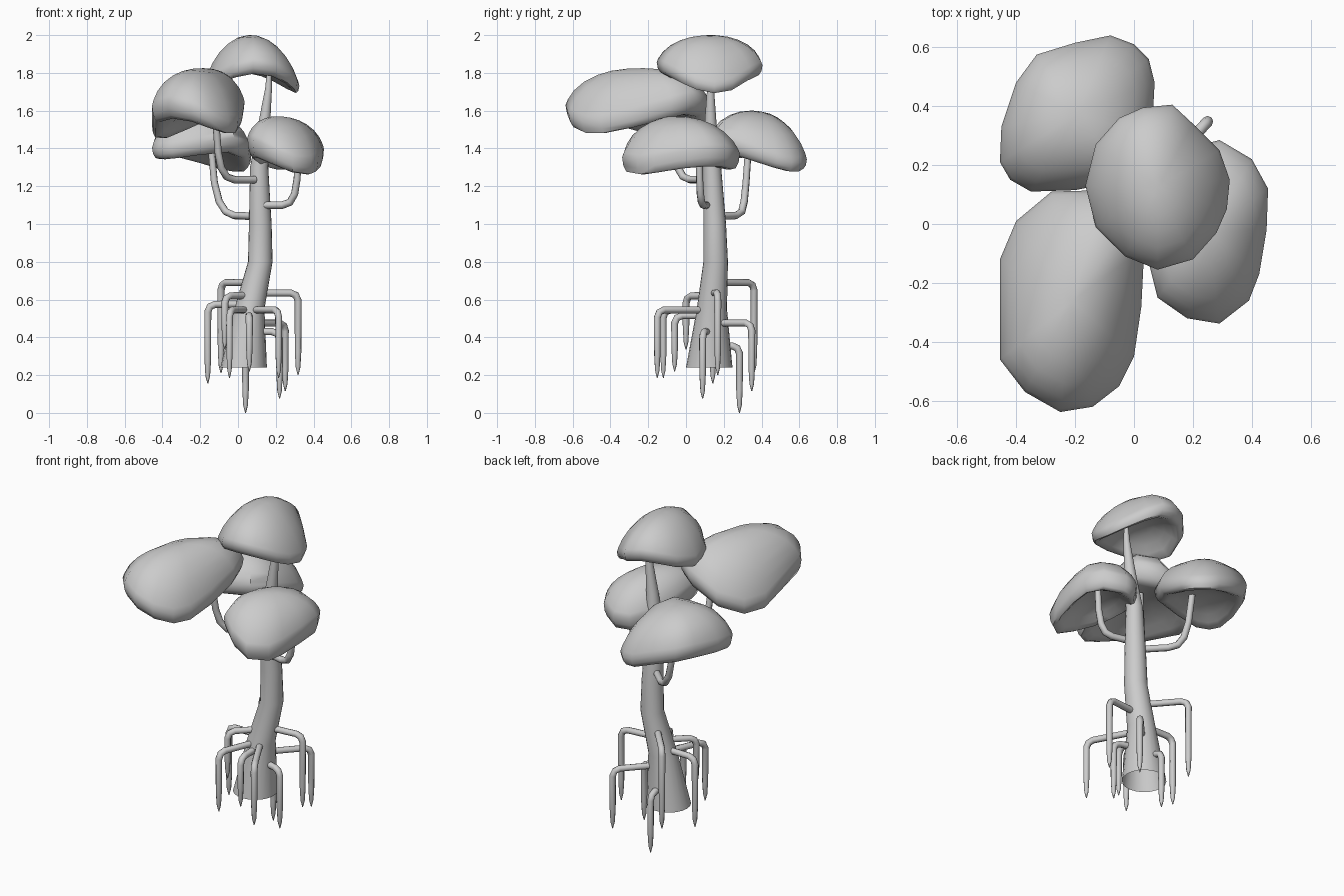
import bpy, bmesh, math
from mathutils import Vector

if "Cube" in bpy.data.objects:
    bpy.data.objects.remove(bpy.data.objects["Cube"])


def loft(name, rings, cap_first=False, cap_last=False):
    """Skin a list of equal-length point rings into one smooth object."""
    bm = bmesh.new()
    loops = [[bm.verts.new(p) for p in ring] for ring in rings]
    n = len(loops[0])
    for a, b in zip(loops, loops[1:]):
        for i in range(n):
            j = (i + 1) % n
            bm.faces.new((a[i], a[j], b[j], b[i]))
    for loop, wanted in ((loops[0], cap_first), (loops[-1], cap_last)):
        if wanted:
            c = bm.verts.new(sum((v.co for v in loop), Vector()) / n)
            for i in range(n):
                bm.faces.new((loop[i], loop[(i + 1) % n], c))
    bmesh.ops.recalc_face_normals(bm, faces=bm.faces)
    me = bpy.data.meshes.new(name)
    bm.to_mesh(me)
    bm.free()
    ob = bpy.data.objects.new(name, me)
    bpy.context.collection.objects.link(ob)
    finish(ob)


def finish(ob):
    bpy.ops.object.select_all(action='DESELECT')
    bpy.context.view_layer.objects.active = ob
    ob.select_set(True)
    if ob.type == 'CURVE':
        bpy.ops.object.convert(target='MESH')
    bpy.ops.object.shade_smooth_by_angle(angle=math.radians(50))


def tube(name, pts, radius, scales):
    cu = bpy.data.curves.new(name, 'CURVE')
    cu.dimensions = '3D'
    cu.bevel_depth = radius
    cu.bevel_resolution = 2
    cu.use_fill_caps = True
    sp = cu.splines.new('POLY')
    sp.points.add(len(pts) - 1)
    for q, p, s in zip(sp.points, pts, scales):
        q.co = (*p, 1)
        q.radius = s
    ob = bpy.data.objects.new(name, cu)
    bpy.context.collection.objects.link(ob)
    finish(ob)


# Trunk: leaning, tapering, open at the base (x, y, z, radius)
TRUNK = [(.03, .123, .24, .123), (.06, .137, .55, .08), (.118, .157, .8, .065),
         (.118, .152, 1.0, .06), (.112, .138, 1.3, .048), (.135, .13, 1.5, .034),
         (.162, .13, 1.72, .018), (.165, .13, 1.81, .012)]
loft("trunk", [[(x + r * math.cos(a), y + r * math.sin(a), z)
                for a in (2 * math.pi * i / 20 for i in range(20))]
               for x, y, z, r in TRUNK], cap_last=True)


def trunk_axis(z):
    for a, b in zip(TRUNK, TRUNK[1:]):
        if a[2] <= z <= b[2]:
            return Vector(a[:3]).lerp(Vector(b[:3]), (z - a[2]) / (b[2] - a[2]))


# Prop roots: outer x, outer y, top height, tip height
ROOTS = [(.04, .283, .355, 0), (.22, .088, .43, .075), (.25, .348, .475, .115),
         (.318, .168, .635, .2), (-.16, .142, .575, .155), (-.09, .36, .69, .21),
         (-.07, 0, .62, .335), (-.045, -.12, .545, .185), (.06, -.06, .515, .22),
         (.215, -.152, .545, .185)]
for k, (x, y, top, tip) in enumerate(ROOTS):
    start = trunk_axis(top)
    corner = Vector((x, y, top))
    d = (corner - start).normalized()
    down = Vector((0, 0, -1))
    pts = [start, corner - d * .04, corner - d * .012 + down * .012,
           corner + down * .04, Vector((x, y, tip + .12)),
           Vector((x, y, tip + .04)), Vector((x, y, tip))]
    tube(f"prop_root_{k + 1}", pts, .019, [1, 1, 1, 1, .9, .65, .12])

# Branches: sweep out of the trunk and up into a canopy
BRANCHES = {
    "front_branch": [(.09, .09, 1.235), (-.02, .02, 1.235), (-.06, -.015, 1.25),
                     (-.09, -.045, 1.3), (-.105, -.065, 1.38), (-.12, -.09, 1.58)],
    "back_branch": [(.09, .16, 1.04), (-.02, .265, 1.045), (-.065, .295, 1.065),
                    (-.1, .308, 1.12), (-.125, .318, 1.22), (-.142, .33, 1.4)],
    "right_branch": [(.11, .12, 1.1), (.235, .092, 1.1), (.275, .082, 1.115),
                     (.3, .076, 1.16), (.313, .072, 1.24), (.32, .07, 1.38)],
}
for name, pts in BRANCHES.items():
    tube(name, pts, .02, [1, 1, 1, 1, .95, .9])


def canopy(name, outline, z0, height, lip, sx=0, sy=0, droop_x=0, droop_y=0, twist=0):
    """Leaf cushion: domed top, rounded rim, hollow underside, tilted and bent."""
    xs, ys = zip(*outline)
    cx, cy = (min(xs) + max(xs)) / 2, (min(ys) + max(ys)) / 2
    profile = [(.12, height * .99), (.35, height * .93), (.55, height * .81),
               (.74, height * .62), (.88, height * .39), (.97, height * .14), (1, 0),
               (.98, -lip * .5), (.93, -lip * .88), (.85, -lip), (.74, -lip * .85),
               (.58, -lip * .55), (.35, -lip * .3), (.12, -lip * .2)]
    rings = []
    for s, h in profile:
        ring = []
        for x, y in outline:
            dx, dy = s * (x - cx), s * (y - cy)
            bend = sx * dx + sy * dy + twist * dx * dy - droop_x * dx**2 - droop_y * dy**2
            ring.append((cx + dx, cy + dy, z0 + h + bend))
        rings.append(ring)
    loft(name, rings, True, True)


# Canopies: plan outline of each cushion
canopy("top_canopy",
       [(.13, .405), (.2, .34), (.29, .25), (.325, .15), (.315, .05), (.28, -.03),
        (.2, -.12), (.08, -.155), (-.03, -.11), (-.13, -.01), (-.165, .13),
        (-.13, .27), (-.05, .36), (.03, .395)],
       1.857, .143, .062, sx=-.08, droop_x=1.7, twist=-.6)
canopy("front_canopy",
       [(-.455, -.12), (-.455, -.46), (-.37, -.57), (-.25, -.638), (-.14, -.62),
        (-.05, -.55), (0, -.45), (.025, -.28), (.035, -.08), (.01, .04),
        (-.1, .115), (-.28, .11), (-.4, .01)],
       1.612, .213, .082, sx=.05, droop_x=.6, twist=1.3)
canopy("back_canopy",
       [(-.08, .64), (0, .61), (.05, .56), (.07, .48), (.06, .29), (-.02, .15),
        (-.2, .115), (-.35, .11), (-.42, .15), (-.455, .21), (-.45, .33),
        (-.4, .48), (-.33, .575), (-.2, .615)],
       1.408, .19, .065, sx=-.07, sy=-.11, twist=-.95)
canopy("right_canopy",
       [(.29, .285), (.4, .22), (.455, .12), (.45, -.02), (.425, -.17), (.39, -.26),
        (.29, -.338), (.18, -.32), (.08, -.25), (.05, -.13), (.065, .02),
        (.12, .17), (.2, .26)],
       1.413, .155, .095, sx=-.15, droop_y=.45, twist=.9)
